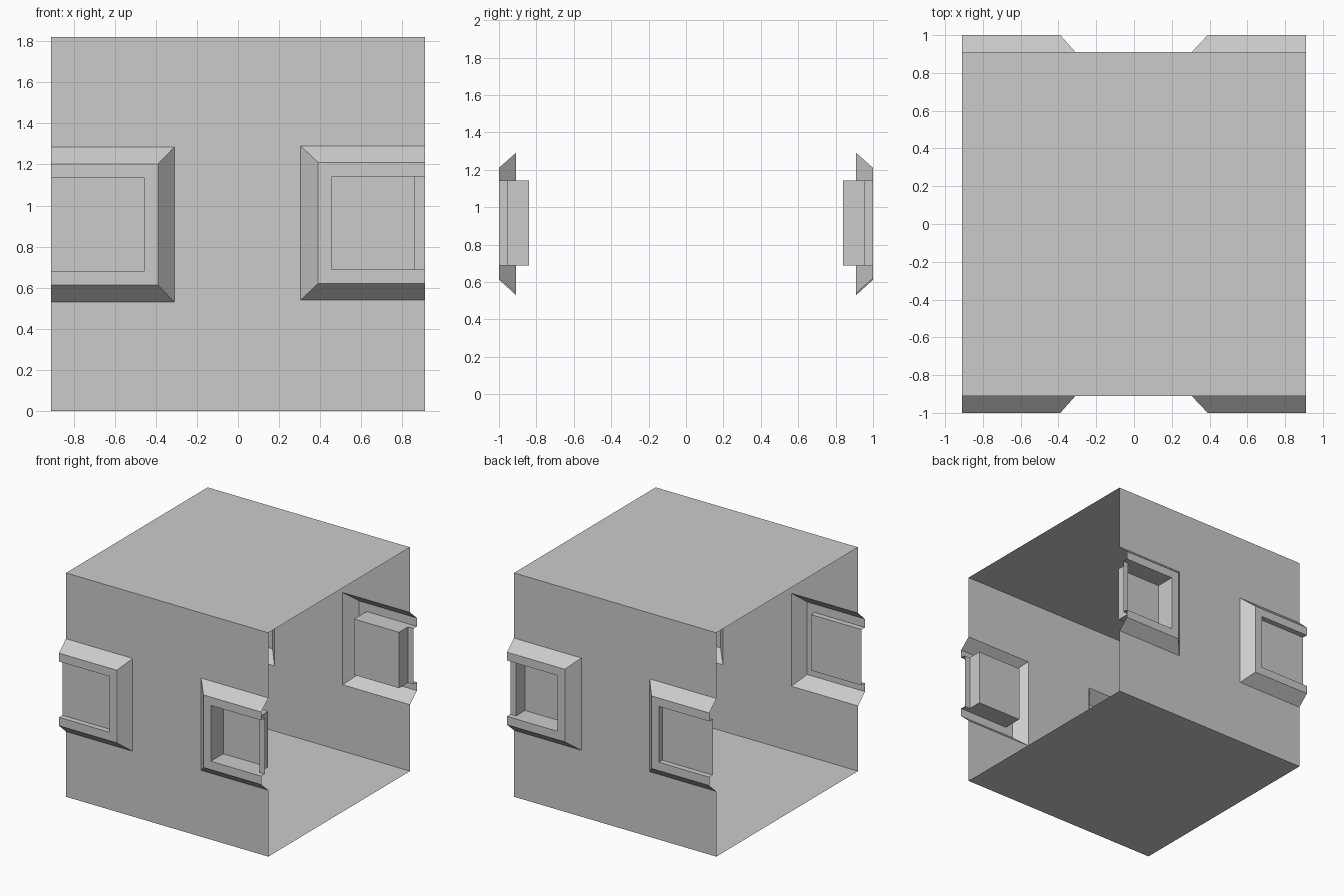
import bpy

if "Cube" in bpy.data.objects:
    bpy.data.objects.remove(bpy.data.objects["Cube"])

HALF, HEIGHT = 0.91, 1.82      # shell half width and height
FACE = 1.0                     # front plane of the window frames
SHALLOW, DEEP = 0.955, 0.84    # pane depths
MULLION = 0.86                 # inner edge of the half mullion


def make(name, faces, mirror=True, flip=False):
    """Mesh from a list of polygons, optionally mirrored front to back."""
    verts, index, polys = [], {}, []
    for face in faces:
        poly = []
        for p in face:
            key = tuple(round(c, 4) for c in p)
            if key not in index:
                index[key] = len(verts)
                verts.append(key)
            poly.append(index[key])
        polys.append(poly[::-1] if flip else poly)
    mesh = bpy.data.meshes.new(name)
    mesh.from_pydata(verts, [], polys)
    obj = bpy.data.objects.new(name, mesh)
    bpy.context.collection.objects.link(obj)
    if mirror:
        mod = obj.modifiers.new("front_to_back", 'MIRROR')
        mod.use_axis = (False, True, False)
        mod.use_mirror_merge = False
    return obj


def bracket(side, x, lo, hi, y, end=HALF):
    """Open C-shaped outline running from the section edge round the window."""
    return [(side * end, -y, lo), (side * x, -y, lo),
            (side * x, -y, hi), (side * end, -y, hi)]


def bridge(a, b):
    return [[b[i], b[i + 1], a[i + 1], a[i]] for i in range(len(a) - 1)]


# floor and roof
for name, z, flip in (("floor", 0, True), ("roof", HEIGHT, False)):
    make(name, [[(-HALF, -HALF, z), (HALF, -HALF, z),
                 (HALF, HALF, z), (-HALF, HALF, z)]], False, flip)

# walls: panel with a half-window notch at each end, split into strips
left = bracket(-1, 0.31, 0.53, 1.285, HALF)
right = bracket(1, 0.305, 0.54, 1.29, HALF)
wall = ([(-HALF, -HALF, 0), (HALF, -HALF, 0)] + right
        + [(HALF, -HALF, HEIGHT), (-HALF, -HALF, HEIGHT)] + left[::-1])
make("walls", [wall])

# half windows cut by the open ends of the section
for side, label, dz in ((-1, "left", -0.008), (1, "right", 0.0)):
    flip = side < 0
    hole = left if side < 0 else right
    lo, hi = 0.688 + dz, 1.142 + dz
    lip = bracket(side, 0.39, 0.62 + dz, 1.21 + dz, FACE)
    opening = bracket(side, 0.456, lo, hi, FACE)
    # bevelled surround and flat frame face
    make(label + "_window_frames", bridge(hole, lip) + bridge(lip, opening), flip=flip)

    # recess down to the shallow level, closed by the pane or the mullion
    step = bracket(side, 0.456, lo, hi, SHALLOW)
    recess = bridge(opening, step)
    if side < 0:
        make(label + "_window_panes", recess + [step[::-1]], flip=flip)
        continue
    inner = bracket(side, 0.456, lo, hi, SHALLOW, MULLION)
    back = bracket(side, 0.456, lo, hi, DEEP, MULLION)
    make(label + "_window_panes", recess + bridge(inner, back) + [back[::-1]], flip=flip)
    # half mullion: front strip and side return
    strip = bracket(side, MULLION, lo, hi, SHALLOW)
    make(label + "_window_mullions",
         [strip[::-1], [inner[0], inner[3], back[3], back[0]]], flip=flip)
